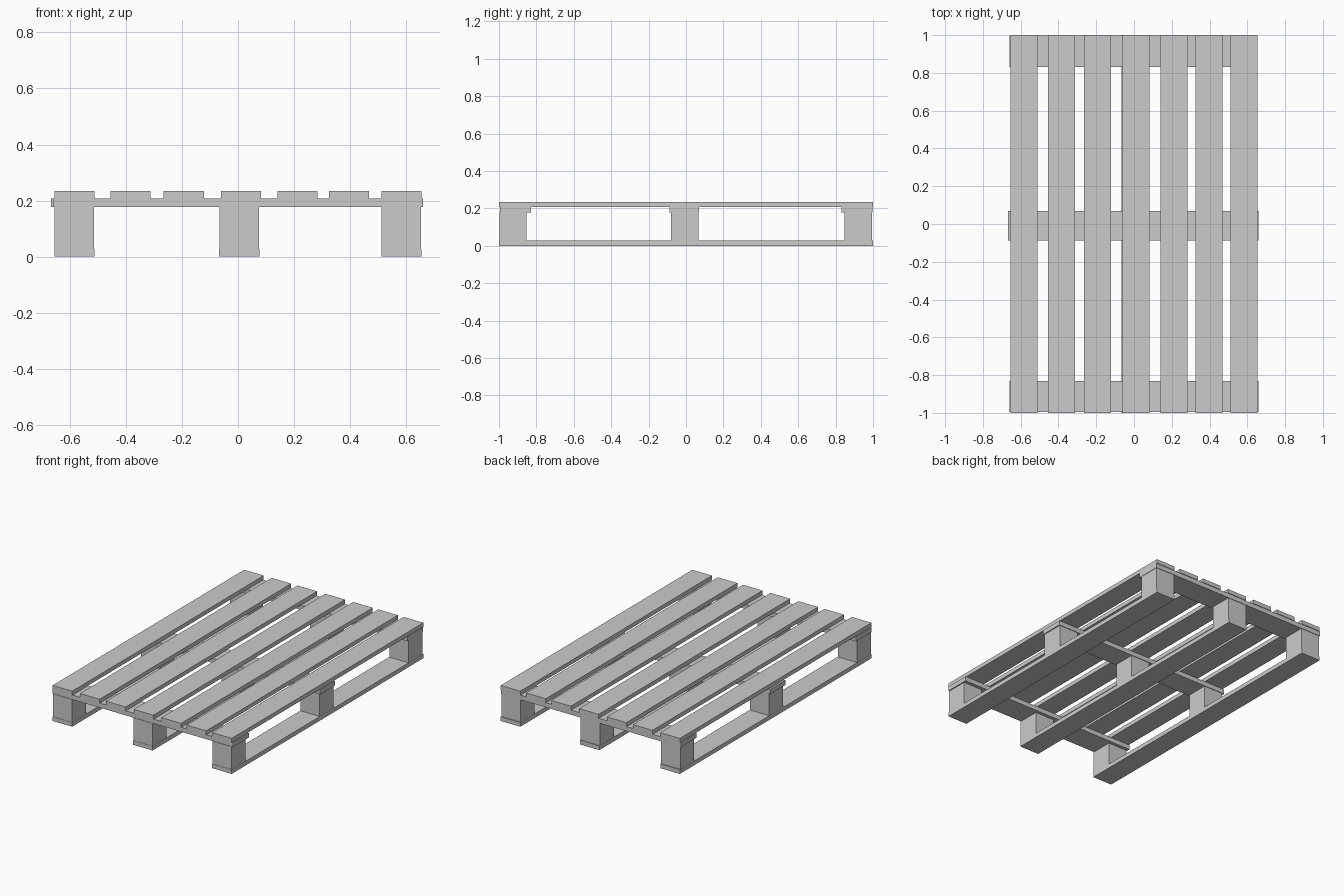
import bpy

if "Cube" in bpy.data.objects:
    bpy.data.objects.remove(bpy.data.objects["Cube"])


def box(name, x, y, z):
    """Axis-aligned board from (min, max) ranges."""
    bpy.ops.mesh.primitive_cube_add(size=1)
    ob = bpy.context.object
    ob.name = name
    ob.location = [(a + b) / 2 for a, b in (x, y, z)]
    ob.scale = [b - a for a, b in (x, y, z)]
    return ob


W = 0.143  # width of slats, runners and blocks

# Top deck slats, slightly uneven spacing
for i, x in enumerate((-0.655, -0.455, -0.265, -0.061, 0.141, 0.325, 0.511)):
    box(f"top_slat_{i + 1}", (x, x + W), (-1, 1), (0.208, 0.235))

# Cross boards under the deck
for name, x, y in (("front", (-0.66, 0.66), (-0.995, -0.83)),
                   ("middle", (-0.667, 0.66), (-0.087, 0.07)),
                   ("back", (-0.66, 0.655), (0.832, 0.997))):
    box(f"cross_board_{name}", x, y, (0.177, 0.207))

# Bottom runners, each carrying three spacer blocks
for side, x in (("left", -0.655), ("centre", -0.067), ("right", 0.511)):
    box(f"runner_{side}", (x, x + W), (-1, 1), (0, 0.028))
    for end, y in (("front", -0.998), ("middle", -0.08), ("back", 0.848)):
        box(f"block_{side}_{end}", (x + 0.001, x + W - 0.001), (y, y + 0.146), (0.028, 0.178))
